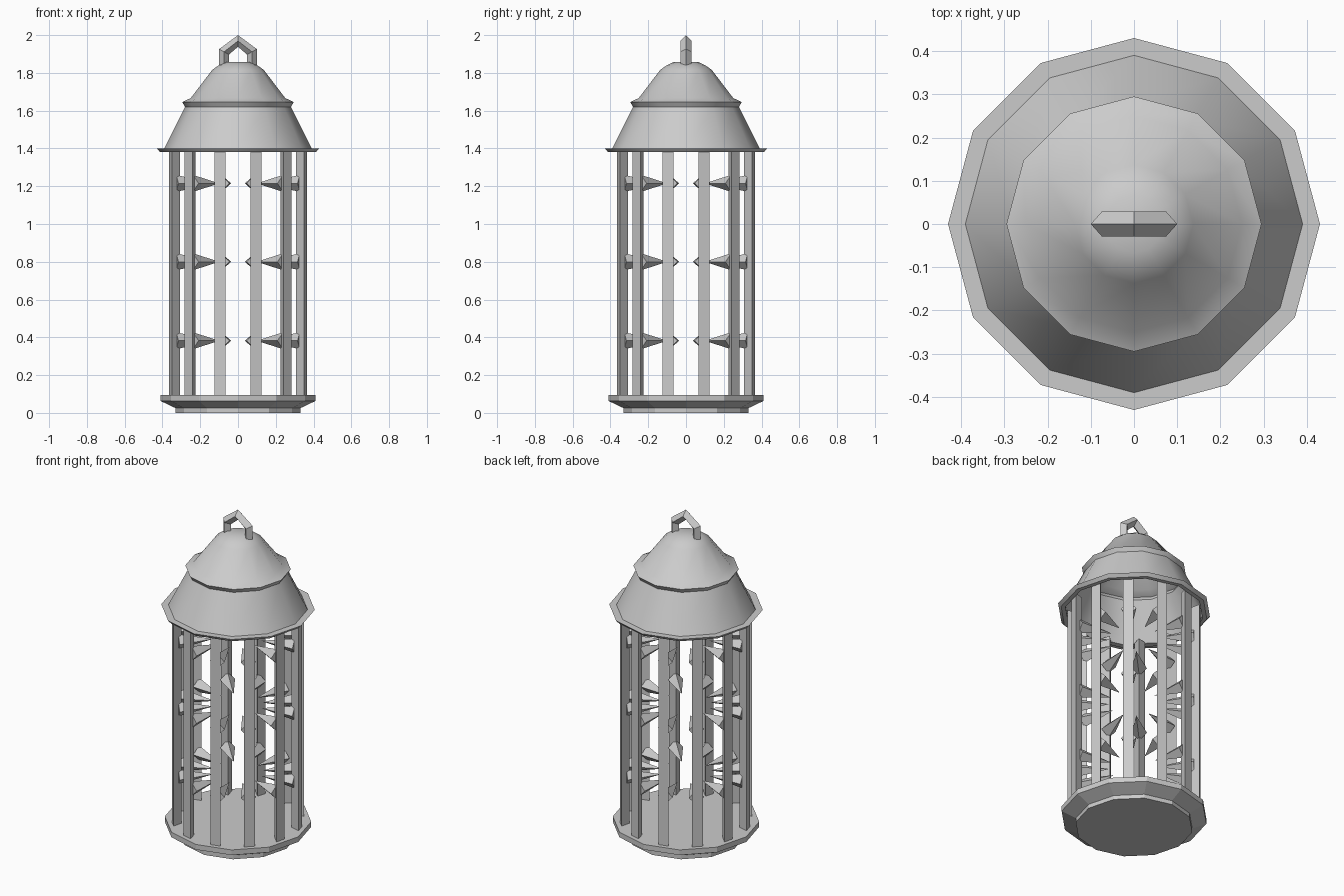
import bpy, bmesh, math
from mathutils import Matrix

if "Cube" in bpy.data.objects:
    bpy.data.objects.remove(bpy.data.objects["Cube"])

SIDES = 12


def finish(name, bm, smooth=False):
    bmesh.ops.recalc_face_normals(bm, faces=bm.faces[:])
    mesh = bpy.data.meshes.new(name)
    bm.to_mesh(mesh)
    bm.free()
    ob = bpy.data.objects.new(name, mesh)
    bpy.context.collection.objects.link(ob)
    if smooth:
        bpy.ops.object.select_all(action='DESELECT')
        ob.select_set(True)
        bpy.context.view_layer.objects.active = ob
        bpy.ops.object.shade_smooth_by_angle(angle=math.radians(29.5))
    return ob


def loft(bm, rings, cap_start=True, cap_end=True):
    rings = [[bm.verts.new(p) for p in r] for r in rings]
    for a, b in zip(rings, rings[1:]):
        n = len(a)
        for i in range(n):
            j = (i + 1) % n
            bm.faces.new((a[i], a[j], b[j], b[i]))
    if cap_start:
        bm.faces.new(rings[0][::-1])
    if cap_end:
        bm.faces.new(rings[-1])


def lathe(profile):
    step = math.tau / SIDES
    return [[(r * math.cos(i * step), r * math.sin(i * step), z) for i in range(SIDES)]
            for r, z in profile]


# Base plate with a flared lip
bm = bmesh.new()
loft(bm, lathe([(.33, 0), (.33, .025), (.41, .063), (.41, .095)]))
finish("base_plate", bm)

# Hollow two-tier roof, open underneath
bm = bmesh.new()
loft(bm, lathe([(.388, 1.381), (.413, 1.381), (.43, 1.40), (.39, 1.40), (.28, 1.62),
                (.295, 1.645), (.25, 1.667), (.137, 1.815), (.106, 1.838), (.067, 1.857)]),
     cap_start=False)
finish("roof", bm, smooth=True)

# Hanging handle: diamond section swept over a pointed arch
half = [((.10, 1.835), (.048, 1.835)), ((.10, 1.926), (.048, 1.897))]
path = half + [((0, 2.0), (0, 1.938))] + [((-o[0], o[1]), (-i[0], i[1])) for o, i in half[::-1]]
rings = []
for (ox, oz), (ix, iz) in path:
    mx, mz = (ox + ix) / 2, (oz + iz) / 2
    rings.append([(ox, 0, oz), (mx, -.029, mz), (ix, 0, iz), (mx, .029, mz)])
bm = bmesh.new()
loft(bm, rings)
finish("handle", bm)

for k in range(SIDES):
    turn = Matrix.Rotation(math.radians(15 + 30 * k), 4, 'Z')

    # Three-sided cage bar, ridge facing inward
    bm = bmesh.new()
    loft(bm, [[(.37, -.03, z), (.37, .03, z), (.319, 0, z)] for z in (.09, 1.40)])
    bm.transform(turn)
    finish(f"bar_{k + 1}", bm)

    # Inward spikes at three heights
    bm = bmesh.new()
    for z in (.382, .80, 1.215):
        base = [bm.verts.new(p) for p in
                ((.338, .043, z), (.338, 0, z + .045), (.338, -.043, z), (.338, 0, z - .045))]
        tip = bm.verts.new((.14, 0, z))
        bm.faces.new(base)
        for i in range(4):
            bm.faces.new((base[i], base[(i + 1) % 4], tip))
    bm.transform(turn)
    finish(f"spikes_{k + 1}", bm)
